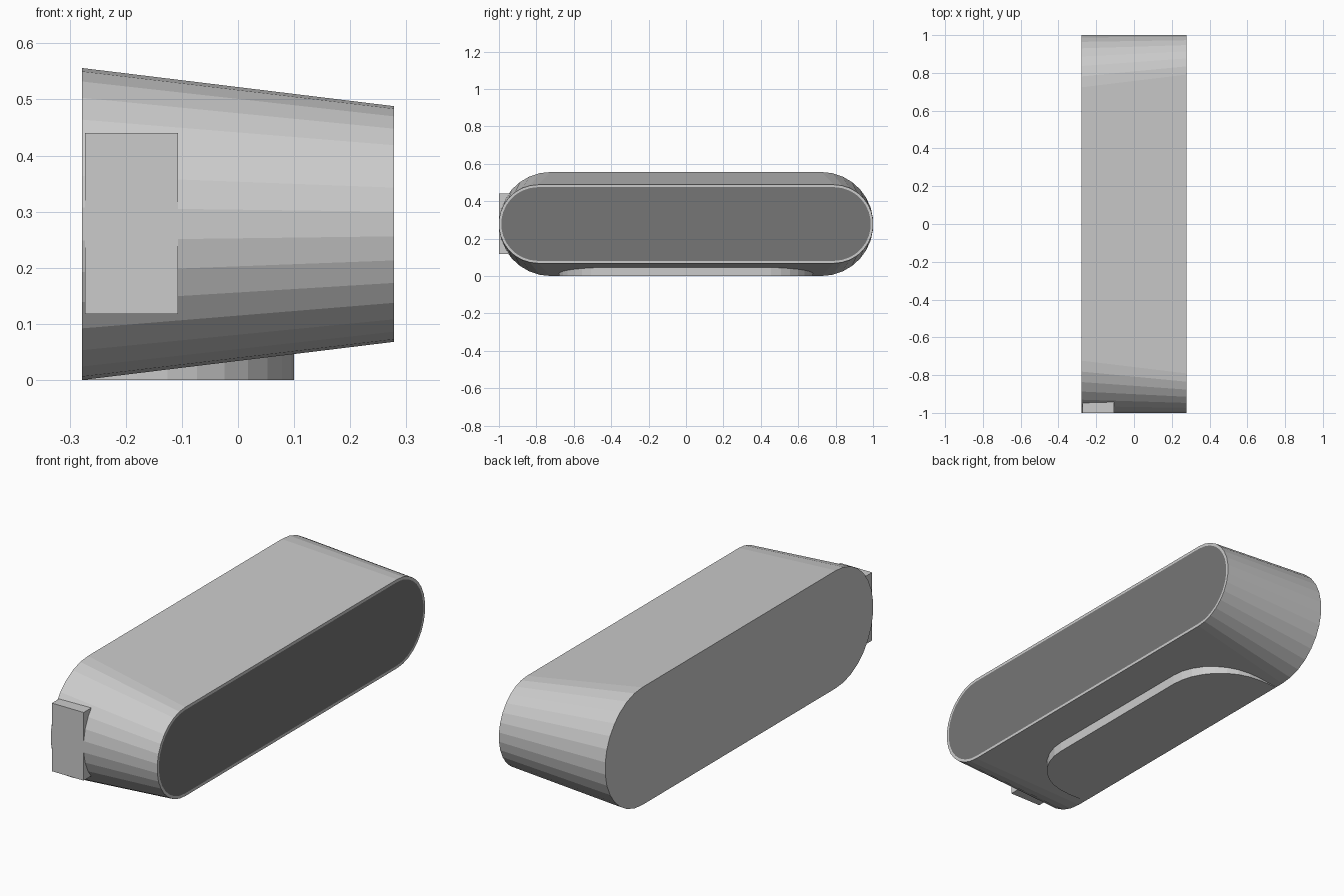
import bpy, bmesh
from math import sin, cos, pi, radians
from mathutils import Vector

if "Cube" in bpy.data.objects:
    bpy.data.objects.remove(bpy.data.objects["Cube"])

HALF_X = 0.278      # half depth of the housing
MID_Z = 0.278       # centre height of the housing


def loft(name, loops):
    """Join equal-length point loops with quads and cap both ends."""
    bm = bmesh.new()
    rings = [[bm.verts.new(p) for p in loop] for loop in loops]
    n = len(rings[0])
    for a, b in zip(rings, rings[1:]):
        for i in range(n):
            j = (i + 1) % n
            bm.faces.new((a[i], a[j], b[j], b[i]))
    bm.faces.new(rings[0][::-1])
    bm.faces.new(rings[-1])
    bmesh.ops.recalc_face_normals(bm, faces=bm.faces)
    mesh = bpy.data.meshes.new(name)
    bm.to_mesh(mesh)
    bm.free()
    obj = bpy.data.objects.new(name, mesh)
    bpy.context.collection.objects.link(obj)
    return obj


def pill(x, radius, half_width, segs=15):
    """Upright stadium outline in the YZ plane at depth x."""
    flat = half_width - radius * cos(pi / segs / 2)
    pts = []
    for side in (1, -1):
        for i in range(segs + 1):
            a = -pi / 2 + pi * i / segs
            pts.append((x, side * (flat + radius * cos(a)),
                        MID_Z + side * radius * sin(a)))
    return pts


# Tapered housing with a narrow rim framing a dark front panel
housing = loft("housing", [
    pill(-HALF_X, 0.278, 1.0),
    pill(HALF_X, 0.210, 1.0),
    pill(HALF_X, 0.197, 0.987),
])
grey = bpy.data.materials.new("housing_grey")
grey.diffuse_color = (0.8, 0.8, 0.8, 1)
grey.use_nodes = True
grey.node_tree.nodes["Principled BSDF"].inputs["Base Color"].default_value = grey.diffuse_color
dark = bpy.data.materials.new("panel_dark")
dark.diffuse_color = (0.18, 0.18, 0.18, 1)
dark.use_nodes = True
dark.node_tree.nodes["Principled BSDF"].inputs["Base Color"].default_value = dark.diffuse_color
housing.data.materials.append(grey)
housing.data.materials.append(dark)
housing.data.polygons[-1].material_index = 1

# Flat foot with rounded front corners, filling the gap under the taper
R, CX, CY = 0.28, -0.18, 0.40
outline = [(-0.277, CY + R)]
arc = [radians(90 * i / 8) for i in range(9)]
outline += [(CX + R * sin(a), CY + R * cos(a)) for a in arc]
outline += [(x, -y) for x, y in reversed(outline)]
loft("foot", [[(x, y, z) for x, y in outline] for z in (0.0, 0.05)])

# Rectangular connector block on the front end
block = [(-0.273, 0.118), (-0.107, 0.118), (-0.107, 0.44), (-0.273, 0.44)]
loft("side_block", [[(x, y, z) for x, z in block] for y in (-1.0, -0.86)])
